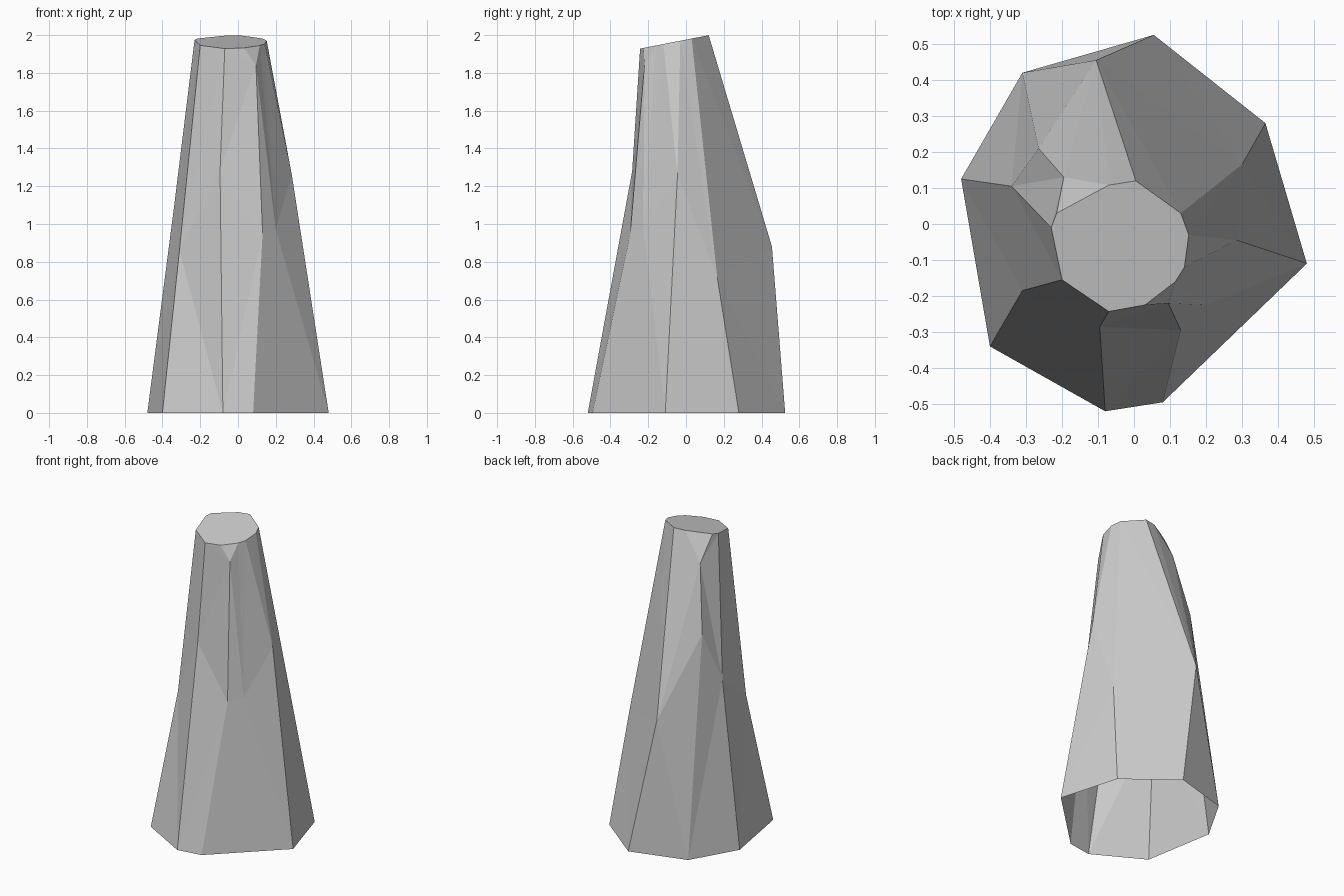
import bpy, bmesh

if "Cube" in bpy.data.objects:
    bpy.data.objects.remove(bpy.data.objects["Cube"])


def top(x, y):
    """Point on the slanted top plane."""
    return (x, y, 1.976 + 0.195 * y)


# Ridges running from the ground to the top, clockwise seen from above
right_base = (0.48, -0.11, 0)
front_ridge = [(0.08, -0.495, 0), (0.13, -0.295, 0.95), (0.095, -0.22, 1.84)]
back_ridge = [(-0.31, 0.42, 0), (-0.265, 0.21, 1.40), (-0.195, 0.13, 1.82)]
ridges = [
    [(0.055, 0.525, 0), (-0.105, 0.455, 0.88), top(0.005, 0.12)],
    [(0.365, 0.28, 0), (0.30, 0.165, 0.72), top(0.13, 0.03)],
    [right_base, (0.285, -0.045, 1.26), top(0.152, -0.03)],
    [right_base, (0.20, -0.225, 0.97), top(0.14, -0.12)],
    front_ridge + [top(0.115, -0.16)],
    front_ridge + [top(0.03, -0.225)],
    [(-0.08, -0.52, 0), (-0.095, -0.285, 1.28), top(-0.07, -0.243)],
    [(-0.40, -0.34, 0), (-0.31, -0.185, 0.86), top(-0.20, -0.155)],
    [(-0.48, 0.125, 0), (-0.34, 0.105, 1.08), top(-0.23, -0.01)],
    back_ridge + [top(-0.215, 0.03)],
    back_ridge + [top(-0.07, 0.108)],
]

bm = bmesh.new()
cache = {}


def vert(p):
    if p not in cache:
        cache[p] = bm.verts.new(p)
    return cache[p]


def tri(*points):
    if len(set(points)) == 3:
        bm.faces.new([vert(p) for p in points])


def zip_ridges(a, b):
    """Fill the strip between two ridges, climbing the lower one first."""
    # shared lower part needs no faces
    while a[0] == b[0] and a[1] == b[1]:
        a, b = a[1:], b[1:]
    i = j = 0
    while i < len(a) - 1 or j < len(b) - 1:
        if j == len(b) - 1 or (i < len(a) - 1 and a[i + 1][2] <= b[j + 1][2]):
            tri(a[i], a[i + 1], b[j])
            i += 1
        else:
            tri(a[i], b[j + 1], b[j])
            j += 1


# Faceted sides, open underneath
for k, ridge in enumerate(ridges):
    zip_ridges(ridge, ridges[(k + 1) % len(ridges)])

# Flat slanted top
bm.faces.new([vert(r[-1]) for r in reversed(ridges)])

mesh = bpy.data.meshes.new("rock_pillar")
bm.to_mesh(mesh)
bm.free()
pillar = bpy.data.objects.new("rock_pillar", mesh)
bpy.context.collection.objects.link(pillar)
